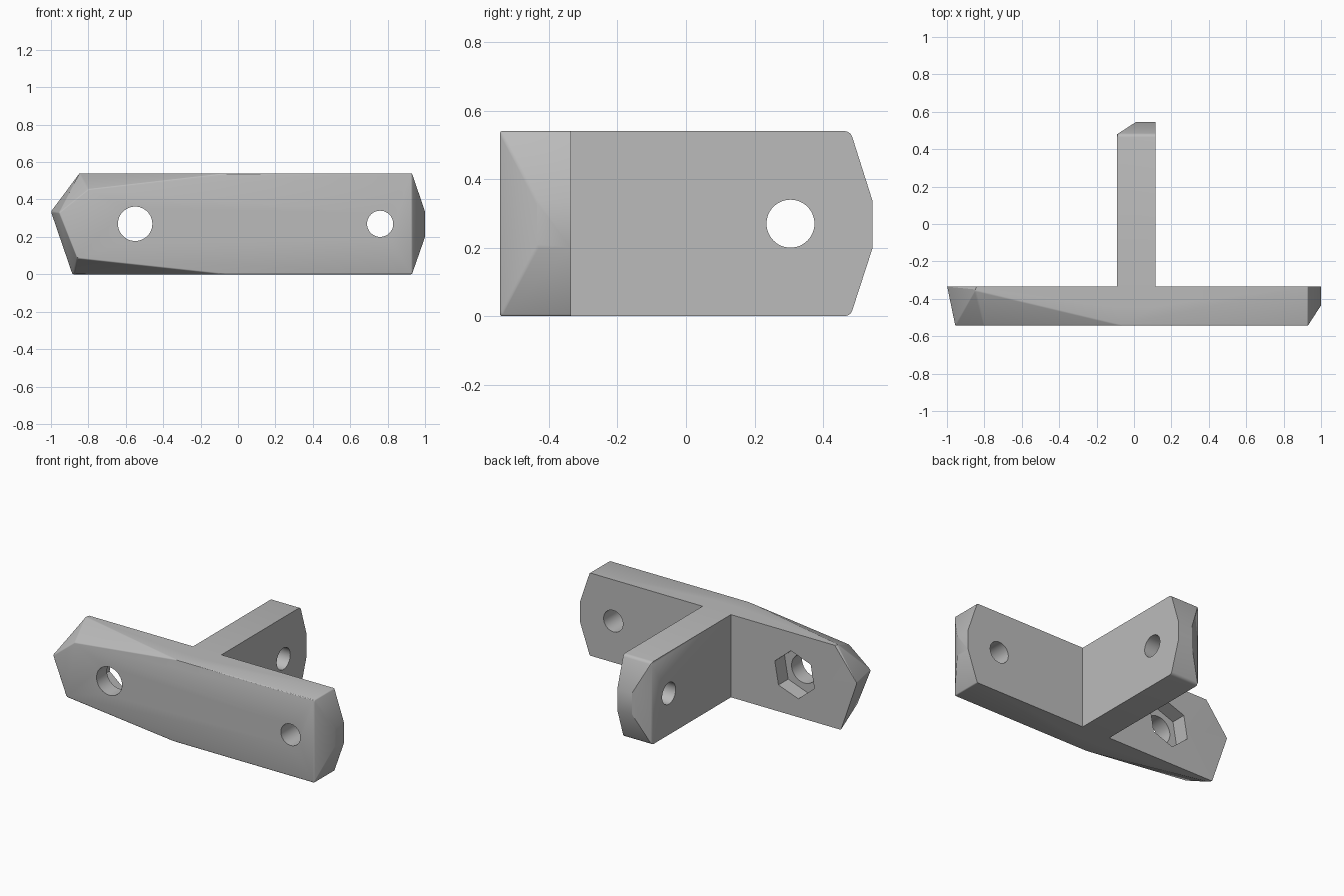
import bpy, bmesh, math
from mathutils import Matrix

H = 0.54                                  # height of the bracket
FRONT, BACK = -0.543, -0.335              # bar thickness limits
MID_Z = 0.27

cube = bpy.data.objects.get("Cube")
if cube:
    bpy.data.objects.remove(cube, do_unlink=True)

grey = bpy.data.materials.new("plain grey")
grey.use_nodes = True
colour = (0.5, 0.5, 0.5, 1)
grey.diffuse_color = colour
grey.node_tree.nodes["Principled BSDF"].inputs["Base Color"].default_value = colour


def hull_part(name, points, rounded):
    """Solid convex part from its corners, with chosen edges rounded."""
    bm = bmesh.new()
    for p in points:
        bm.verts.new(p)
    bmesh.ops.convex_hull(bm, input=bm.verts[:])
    bmesh.ops.dissolve_limit(bm, angle_limit=math.radians(1.5),
                             verts=bm.verts[:], edges=bm.edges[:])
    bmesh.ops.recalc_face_normals(bm, faces=bm.faces[:])
    edges = [e for e in bm.edges if rounded(e)
             and e.calc_face_angle(0) > math.radians(8)]
    bmesh.ops.bevel(bm, geom=edges, offset=0.016, segments=3, profile=0.5,
                    affect='EDGES', clamp_overlap=True)
    return finish(name, bm)


def finish(name, bm):
    mesh = bpy.data.meshes.new(name)
    bm.to_mesh(mesh)
    bm.free()
    mesh.materials.append(grey)
    ob = bpy.data.objects.new(name, mesh)
    bpy.context.collection.objects.link(ob)
    return ob


def cutter(name, centre, radius, depth, axis, sides=48, turn=0):
    bm = bmesh.new()
    rot = Matrix.Rotation(math.pi / 2, 4, axis) @ Matrix.Rotation(turn, 4, 'Z')
    bmesh.ops.create_cone(bm, cap_ends=True, segments=sides, radius1=radius,
                          radius2=radius, depth=depth,
                          matrix=Matrix.Translation(centre) @ rot)
    return finish(name, bm)


def combine(target, other, operation):
    mod = target.modifiers.new(operation.lower(), 'BOOLEAN')
    mod.operation, mod.object, mod.solver = operation, other, 'EXACT'
    bpy.context.view_layer.objects.active = target
    bpy.ops.object.modifier_apply(modifier=mod.name)
    bpy.data.objects.remove(other, do_unlink=True)


# Long bar: faceted taper on the right, chamfered end on the left
bar_points = [(x, FRONT, z) for x, z in
              [(-0.06, H), (-0.80, 0.455), (-0.957, 0.33),
               (-0.86, 0.085), (-0.07, 0), (0.93, 0), (0.93, H)]]
bar_points += [(x, BACK, z) for x, z in
               [(-0.84, H), (-1, 0.335), (-0.885, 0), (0.93, 0), (0.93, H)]]
bar_points += [(-0.85, -0.355, H), (-0.875, -0.355, 0)]
bar_points += [(1, y, z) for y in (-0.435, BACK) for z in (0.2, 0.335)]
bracket = hull_part("bracket", bar_points,
                    lambda e: any(v.co.y < FRONT + 0.01 for v in e.verts))

# Stem at the back with the same chamfered end
stem_points = [(x, y, z) for x in (-0.09, 0.115) for y in (-0.44, 0.48) for z in (0, H)]
stem_points += [(x, 0.545, z) for x in (0.01, 0.115) for z in (0.2, 0.335)]
stem = hull_part("stem", stem_points,
                 lambda e: all(abs(v.co.y - 0.48) < 0.01 for v in e.verts)
                 and abs(e.verts[0].co.z - e.verts[1].co.z) < 0.01)
combine(bracket, stem, 'UNION')

# Bolt holes and the hexagonal nut pocket
for tool in (
    cutter("large_hole", (-0.55, -0.44, MID_Z), 0.092, 0.6, 'X'),
    cutter("small_hole", (0.76, -0.44, MID_Z), 0.07, 0.6, 'X'),
    cutter("stem_hole", (0, 0.305, MID_Z), 0.07, 0.6, 'Y'),
    cutter("nut_pocket", (-0.55, BACK, MID_Z), 0.152, 0.2, 'X', 6, math.radians(-10)),
):
    combine(bracket, tool, 'DIFFERENCE')

bpy.ops.object.select_all(action='DESELECT')
bracket.select_set(True)
bpy.context.view_layer.objects.active = bracket
bpy.ops.object.shade_smooth_by_angle(angle=math.radians(28))
